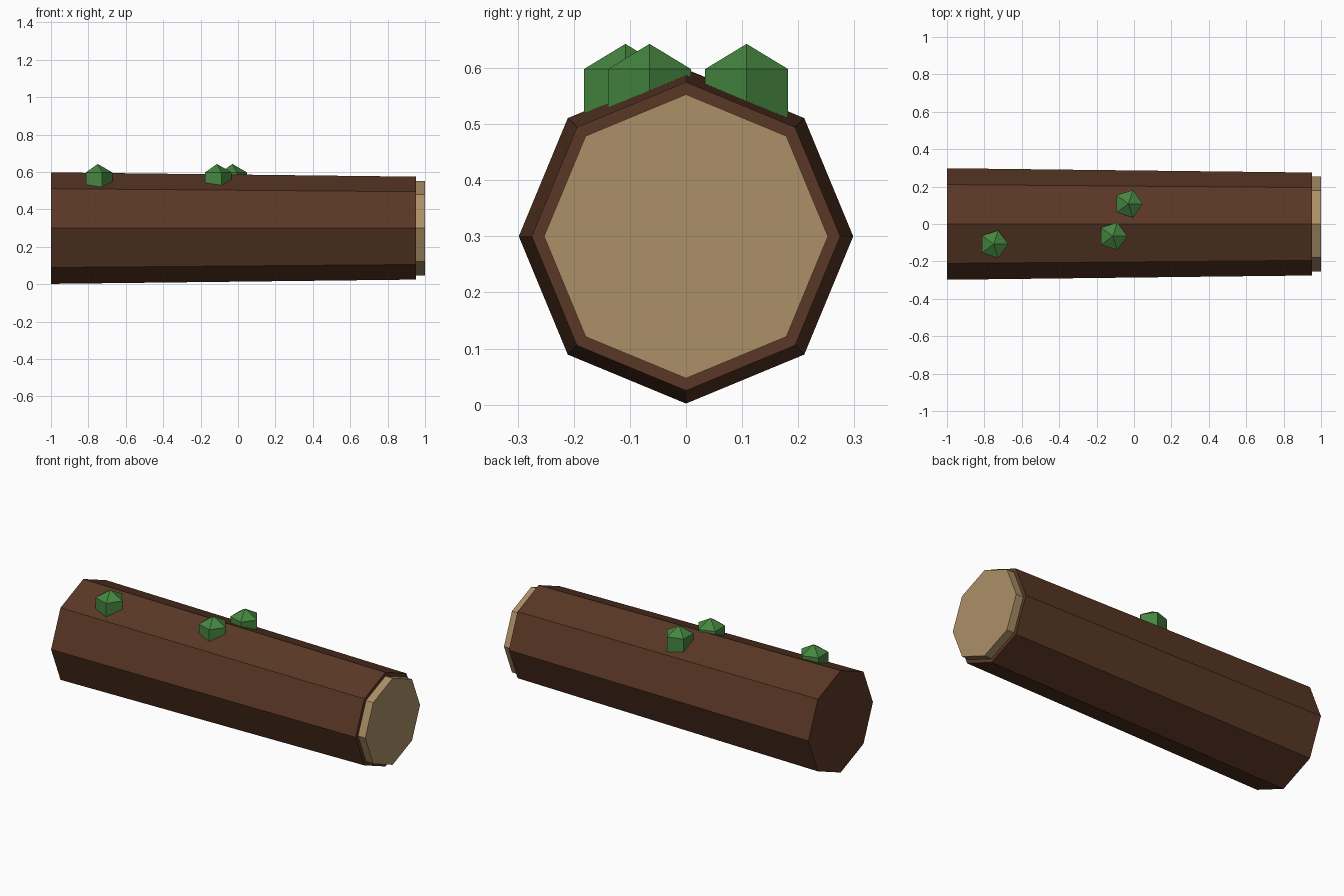
import bpy
import bmesh
from math import cos, sin, pi
from mathutils import Matrix

if "Cube" in bpy.data.objects:
    bpy.data.objects.remove(bpy.data.objects["Cube"], do_unlink=True)


def material(name, rgb):
    mat = bpy.data.materials.new(name)
    mat.use_nodes = True
    mat.diffuse_color = (*rgb, 1)
    mat.node_tree.nodes["Principled BSDF"].inputs["Base Color"].default_value = (*rgb, 1)
    return mat


def lathe(name, profile, sides, mat, location, along_x=False):
    """Flat-faced solid turned from (height, radius) pairs; radius 0 makes a tip."""
    bm = bmesh.new()
    rings = []
    for height, radius in profile:
        count = sides if radius else 1
        rings.append([bm.verts.new((radius * cos(2 * pi * i / sides),
                                    radius * sin(2 * pi * i / sides), height))
                      for i in range(count)])
    for low, high in zip(rings, rings[1:]):
        for i in range(sides):
            j = (i + 1) % sides
            corners = [low[i % len(low)], low[j % len(low)],
                       high[j % len(high)], high[i % len(high)]]
            bm.faces.new(list(dict.fromkeys(corners)))
    for ring in (rings[0], rings[-1]):
        if len(ring) > 1:
            bm.faces.new(ring)
    if along_x:
        bm.transform(Matrix.Rotation(pi / 2, 4, 'Y'))
    bmesh.ops.recalc_face_normals(bm, faces=bm.faces)
    mesh = bpy.data.meshes.new(name)
    bm.to_mesh(mesh)
    bm.free()
    mesh.materials.append(mat)
    obj = bpy.data.objects.new(name, mesh)
    obj.location = location
    bpy.context.collection.objects.link(obj)
    return obj


bark = material("bark brown", (0.102, 0.039, 0.0185))
wood = material("cut wood tan", (0.413, 0.279, 0.136))
moss = material("moss green", (0.061, 0.238, 0.051))

# Tapered trunk lying along x, with the pale cut end on its narrow side
lathe("log_trunk", [(-1, 0.298), (0.953, 0.275)], 8, bark, (0, 0, 0.3), True)
lathe("cut_end", [(0.93, 0.253), (1, 0.253)], 8, wood, (0, 0, 0.3), True)

# Five-sided moss clumps sunk into the top
r = 0.09
clump = [(-r, 0), (-r / 2, r * sin(pi / 3)), (r / 2, r * sin(pi / 3)), (r, 0)]
for n, (x, y) in enumerate([(-0.75, -0.108), (-0.113, -0.065), (-0.03, 0.108)], 1):
    lathe(f"moss_clump_{n}", clump, 5, moss, (x, y, 0.553))
